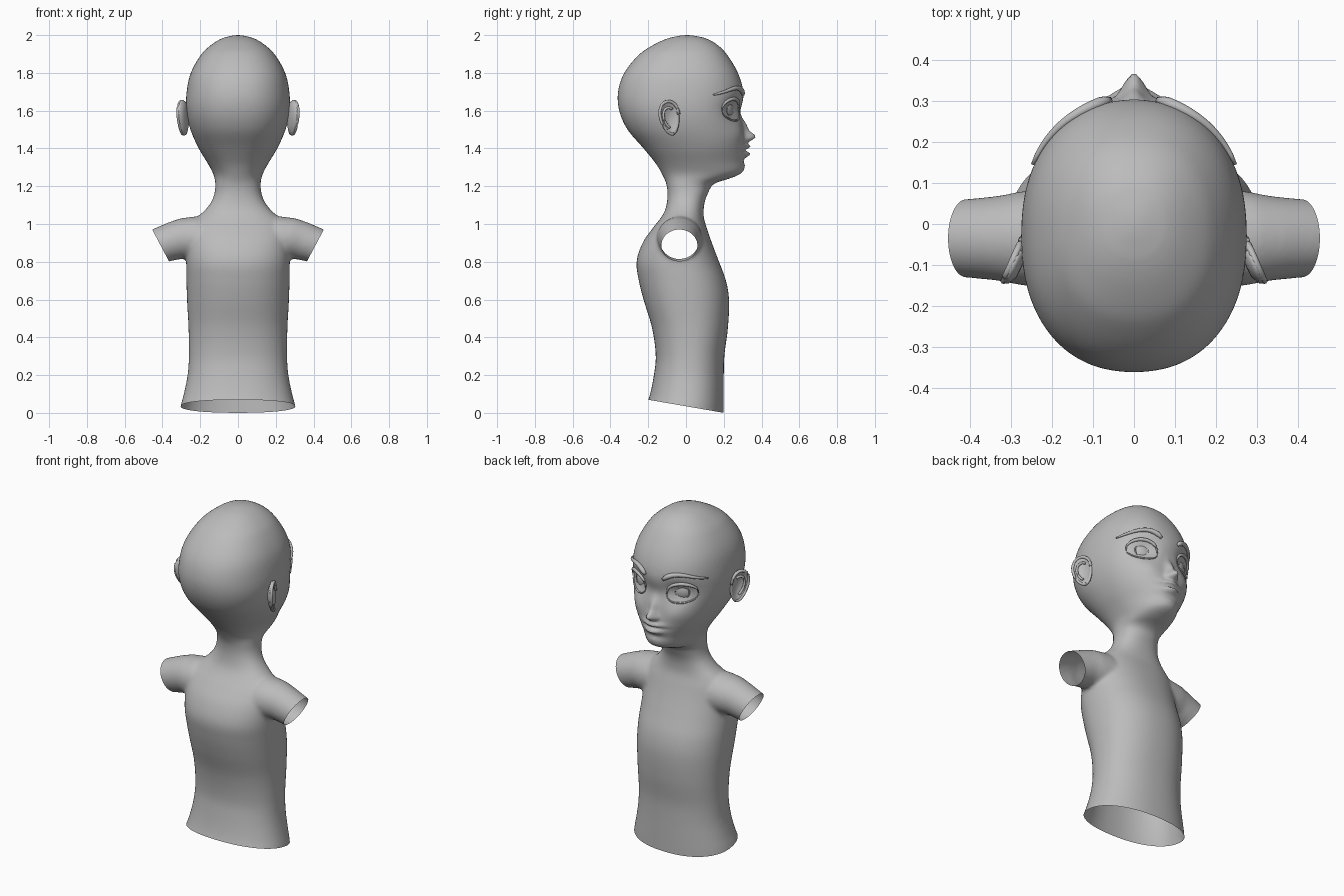
import bpy, bmesh, math
from mathutils import Vector, Matrix

if "Cube" in bpy.data.objects:
    bpy.data.objects.remove(bpy.data.objects["Cube"])

mat = bpy.data.materials.new("plain_grey")
mat.diffuse_color = (0.5, 0.5, 0.5, 1)
mat.use_nodes = True
mat.node_tree.nodes["Principled BSDF"].inputs["Base Color"].default_value = mat.diffuse_color

# Body sections from hem to crown: z, half width, back y, face-side y
SEC = [(-.1, .33, -.26, .2), (.04, .303, -.21, .2), (.1, .287, -.19, .2), (.2, .267, -.17, .2),
       (.3, .26, -.16, .203), (.45, .262, -.18, .222), (.6, .27, -.225, .228), (.7, .273, -.25, .212),
       (.8, .274, -.262, .175), (.9, .272, -.23, .137), (.98, .262, -.175, .11), (1.03, .225, -.135, .095),
       (1.07, .178, -.112, .093), (1.12, .14, -.1, .1), (1.17, .123, -.098, .12), (1.215, .12, -.105, .15),
       (1.24, .124, -.115, .23), (1.27, .133, -.13, .298), (1.32, .16, -.16, .315), (1.4, .208, -.225, .318),
       (1.5, .252, -.31, .305), (1.6, .274, -.354, .3), (1.7, .272, -.36, .304), (1.8, .25, -.327, .275),
       (1.9, .193, -.245, .215), (1.95, .14, -.17, .165), (1.985, .08, -.09, .1), (2.0, .02, -.02, .03)]


def section(z):
    """Smooth interpolation of the section table."""
    i = max(k for k in range(len(SEC) - 1) if SEC[k][0] <= z or k == 0)
    a, b = SEC[i], SEC[i + 1]
    p, q = SEC[max(i - 1, 0)], SEC[min(i + 2, len(SEC) - 1)]
    h = b[0] - a[0]
    t = (z - a[0]) / h
    out = []
    for c in (1, 2, 3):
        ma = (b[c] - p[c]) / (b[0] - p[0]) * h
        mb = (q[c] - a[c]) / (q[0] - a[0]) * h
        out.append((2*t**3 - 3*t*t + 1)*a[c] + (t**3 - 2*t*t + t)*ma
                   + (3*t*t - 2*t**3)*b[c] + (t**3 - t*t)*mb)
    return out


def power(z):
    return 2.25 - .4 * math.exp(-((z - 1.32) / .09) ** 2)


def bump(x, z, cx, cz, sx, sz):
    return math.exp(-((x - cx) / sx) ** 2 - ((z - cz) / sz) ** 2)


def sculpt(x, z):
    """Facial relief along y."""
    x = abs(x)
    d = -.034 * bump(x, z, .135, 1.605, .07, .062)            # eye socket
    d += .05 * bump(x, z, 0, 1.462, .024, .026)               # nose tip
    d += .024 * bump(x, z, 0, 1.51, .024, .05)                # nose ridge
    d += .016 * bump(x, z, .026, 1.452, .014, .015)           # nostril wings
    d -= .012 * bump(x, z, 0, 1.585, .06, .05)                # bridge dip
    d += .024 * bump(x, z, 0, 1.410, .055, .013)              # upper lip
    d += .024 * bump(x, z, 0, 1.370, .045, .014)              # lower lip
    d -= .010 * bump(x, z, 0, 1.390, .065, .007)              # mouth line
    d -= .010 * bump(x, z, 0, 1.335, .06, .018)               # under the lip
    d += .010 * bump(x, z, .13, 1.48, .06, .05)               # cheek
    return d


def surf(x, z, off=0):
    """Point on the face."""
    w, yb, yf = section(z)
    n, yc = power(z), (yb + yf) / 2
    y = yc + (yf - yc) * max(0, 1 - (abs(x) / w) ** n) ** (1 / n)
    nx = x / w * .8
    return Vector((x + nx * off, y + sculpt(x, z) + off, z))


def make(name, bm, smooth=True):
    me = bpy.data.meshes.new(name)
    bm.normal_update()
    bm.to_mesh(me)
    bm.free()
    me.materials.append(mat)
    for p in me.polygons:
        p.use_smooth = smooth
    ob = bpy.data.objects.new(name, me)
    bpy.context.collection.objects.link(ob)
    return ob


def loft(bm, rings, caps=True):
    rows = [[bm.verts.new(p) for p in r] for r in rings]
    n = len(rows[0])
    for a, b in zip(rows, rows[1:]):
        for i in range(n):
            bm.faces.new((a[i], a[(i + 1) % n], b[(i + 1) % n], b[i]))
    if caps:
        bm.faces.new(rows[0][::-1])
        bm.faces.new(rows[-1])


def tube(name, pts, radii, flat=1.0):
    """Tapered tube through points."""
    bm, rings = bmesh.new(), []
    for i, p in enumerate(pts):
        t = (pts[min(i + 1, len(pts) - 1)] - pts[max(i - 1, 0)]).normalized()
        u = t.cross(Vector((0, 0, 1)) if abs(t.z) < .9 else Vector((1, 0, 0))).normalized()
        v = t.cross(u)
        rings.append([p + radii[i] * (u * math.cos(a) * flat + v * math.sin(a))
                      for a in (k * math.pi / 5 for k in range(10))])
    loft(bm, rings)
    bmesh.ops.recalc_face_normals(bm, faces=bm.faces)
    return make(name, bm)


# Closed torso, neck and head, plus two upper arms, fused into one skin
bm = bmesh.new()
rings = []
for k in range(151):
    z = -.1 + 2.1 * math.sin(k / 150 * math.pi / 2)
    w, yb, yf = section(min(z, 2))
    n, yc, hy = power(z), (yb + yf) / 2, (yf - yb) / 2
    ring = []
    for j in range(64):
        c, s = math.cos(j * math.pi / 32), math.sin(j * math.pi / 32)
        e = 2 / (n if s > 0 else 2.25)
        ring.append((math.copysign(abs(c) ** e, c) * w, yc + math.copysign(abs(s) ** e, s) * hy, z))
    rings.append(ring)
loft(bm, rings)
for side in (-1, 1):
    rings = []
    for x, z, r in ((.08, .925, .10), (.2, .922, .122), (.27, .920, .116), (.33, .912, .104),
                    (.41, .887, .096), (.5, .84, .094)):
        tilt = min(1, x / .4) * .487
        rings.append([(side * (x + r * math.sin(tilt) * math.sin(a)), -.035 + r * math.cos(a),
                       z + r * math.cos(tilt) * math.sin(a)) for a in (i * math.pi / 16 for i in range(32))])
    loft(bm, rings)
bmesh.ops.recalc_face_normals(bm, faces=bm.faces)
body = make("body", bm)
bpy.context.view_layer.objects.active = body
body.select_set(True)
rm = body.modifiers.new("fuse", 'REMESH')
rm.mode, rm.voxel_size = 'VOXEL', .0095
sm = body.modifiers.new("soften", 'SMOOTH')
sm.factor, sm.iterations = .5, 14
for m in ("fuse", "soften"):
    bpy.ops.object.modifier_apply(modifier=m)

# Sculpt the face, then cut the hem and arm openings
bm = bmesh.new()
bm.from_mesh(body.data)
for v in bm.verts:
    if v.co.z > 1.25 and v.co.y > .06:
        v.co.y += sculpt(v.co.x, v.co.z) * min(1, (v.co.y - .06) / .08)
cuts = [((0, 0, .035), (0, -.173, -1)), ((.41, 0, .887), (.884, 0, -.468)), ((-.41, 0, .887), (-.884, 0, -.468))]
for co, no in cuts:
    near = [v for v in bm.verts if (v.co.z < .3 if co[0] == 0 else v.co.x * co[0] > .3 * .41 and .7 < v.co.z < 1.15)]
    faces = {f for v in near for f in v.link_faces}
    geom = list(faces) + list({e for f in faces for e in f.edges}) + list({v for f in faces for v in f.verts})
    bmesh.ops.bisect_plane(bm, geom=geom, plane_co=co, plane_no=no, clear_outer=True)
bm.to_mesh(body.data)
bm.free()
for p in body.data.polygons:
    p.use_smooth = True

for side, tag in ((-1, "left"), (1, "right")):
    # Brow
    N = 16
    pts, rad = [], []
    for i in range(N + 1):
        t = i / N
        pts.append(surf(side * (.058 + .187 * t), 1.684 + .036 * math.sin(math.pi * t ** .8), .004))
        rad.append(.004 + .011 * (1 - t) ** .6 * min(1, .4 + t * 6))
    tube(tag + "_brow", pts, rad)

    # Eyeball with a raised iris ring
    out = Vector((side * .42, .9, .0)).normalized()
    c = surf(side * .14, 1.605, .010) - out * .085
    bm = bmesh.new()
    bmesh.ops.create_uvsphere(bm, u_segments=32, v_segments=20, radius=.085, matrix=Matrix.Translation(c))
    make(tag + "_eyeball", bm)
    u = out.cross(Vector((0, 0, 1)))
    ring = [c + out * .0765 + .038 * (u * math.cos(a) + Vector((0, 0, math.sin(a))))
            for a in (i * math.pi / 14 for i in range(29))]
    tube(tag + "_iris_rim", ring, [.0035] * 29)

    # Upper and lower lids
    for lid, sgn, h, r in (("upper_lid", 1, .062, .010), ("lower_lid", -1, .052, .005)):
        pts = []
        for i in range(N + 1):
            a = math.pi * i / N
            pts.append(surf(side * (.142 - .073 * math.cos(a)), 1.6 + sgn * h * math.sin(a) ** .85 - .006 * math.cos(a), .004))
        tube(tag + "_" + lid, pts, [r * (.35 + .65 * math.sin(math.pi * i / N)) for i in range(N + 1)])

    # Ear: hollowed shell, rolled rim and inner fold, flared towards the back
    flare = Matrix.Translation((side * .288, -.088, 1.562)) @ Matrix.Rotation(side * .42, 4, 'Z') \
        @ Matrix.Rotation(.2, 4, 'X')

    def ear_pt(a, s, x):
        return flare @ Vector((side * x, s * math.cos(a) * (.058 + .012 * math.sin(a)), s * math.sin(a) * .096))
    bm = bmesh.new()
    shell = []
    for s, x in ((.05, -.02), (.6, -.018), (.95, -.006), (1, .004), (.9, .009), (.75, .004), (.45, -.006), (.05, -.009)):
        shell.append([ear_pt(i * math.pi / 16, s, x) for i in range(32)])
    loft(bm, shell)
    bmesh.ops.recalc_face_normals(bm, faces=bm.faces)
    make(tag + "_ear", bm)
    tube(tag + "_ear_rim", [ear_pt(.1 + i * .25, .92, .007) for i in range(20)], [.009 - .0001 * i for i in range(20)])
    tube(tag + "_ear_fold", [ear_pt(.9 + i * .25, .56, .002) for i in range(15)], [.007] * 15)
